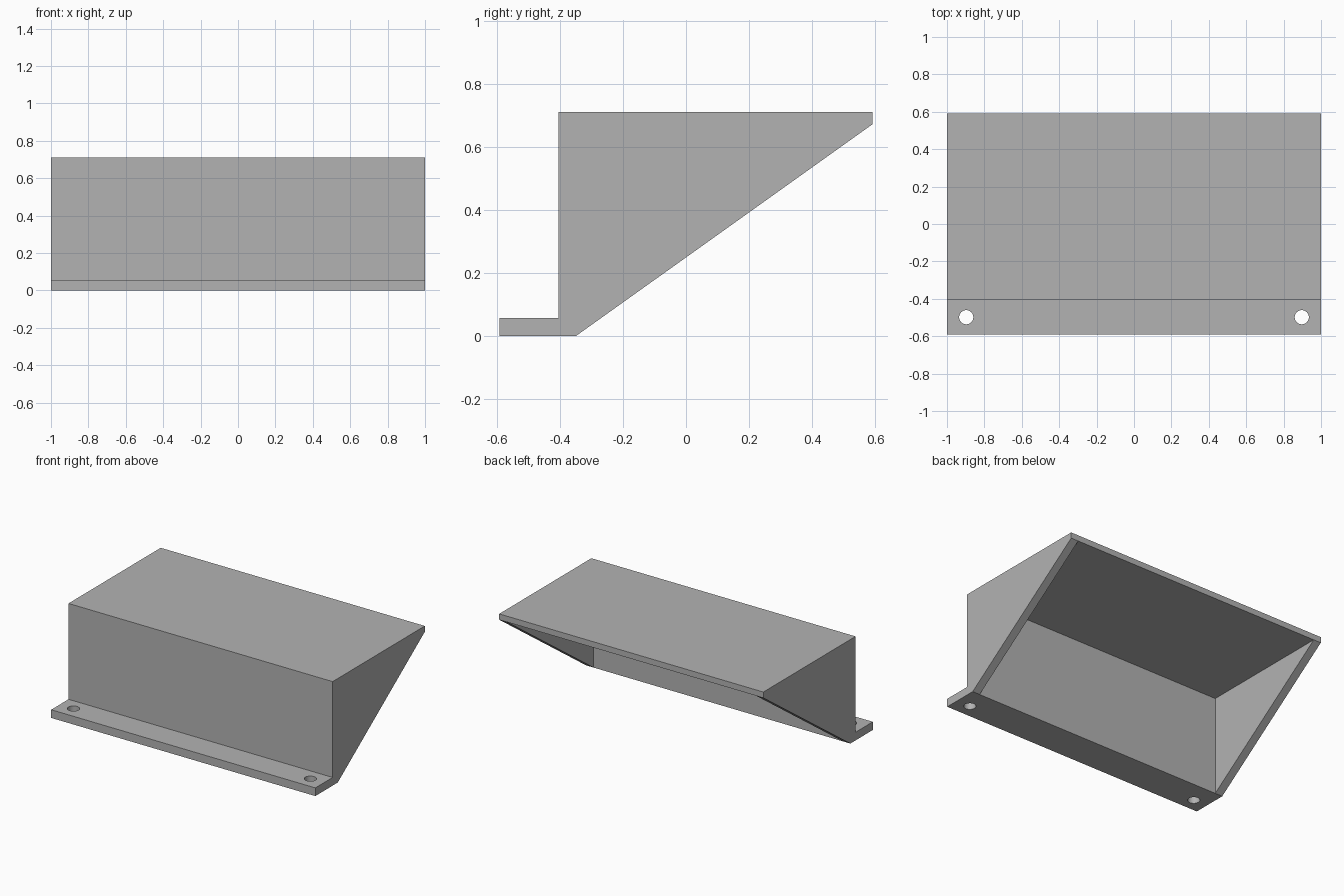
import bpy, bmesh, math

cube = bpy.data.objects.get("Cube")
if cube:
    bpy.data.objects.remove(cube, do_unlink=True)

# Overall dimensions
HALF_W, DEPTH, HEIGHT = 1.0, 0.592, 0.712
WALL = 0.056                       # side, front wall and flange thickness
FRONT = -0.405                     # outer face of the front wall
INNER = FRONT + WALL
CEIL = HEIGHT - 0.04               # underside of the top plate

grey = bpy.data.materials.new("plain_grey")
grey.use_nodes = True
colour = (0.45, 0.45, 0.45, 1)
grey.diffuse_color = colour
grey.node_tree.nodes["Principled BSDF"].inputs["Base Color"].default_value = colour

# Side profile (y, z); the last two points bound the sloping open side
profile = [(DEPTH, CEIL), (DEPTH, HEIGHT), (FRONT, HEIGHT), (FRONT, WALL),
           (-DEPTH, WALL), (-DEPTH, 0), (INNER, 0)]
stations = [-HALF_W, -HALF_W + WALL, HALF_W - WALL, HALF_W]

# Bracket shell: profile swept across the width, hollow between the sides
bm = bmesh.new()
rings = [[bm.verts.new((x, y, z)) for y, z in profile] for x in stations]
count = len(profile)
for s in range(3):
    a, b = rings[s], rings[s + 1]
    for i in range(count):
        j = (i + 1) % count
        if s == 1 and j == 0:
            continue               # open slope between the sides
        bm.faces.new((a[i], a[j], b[j], b[i]))
bm.faces.new(rings[0])
bm.faces.new(rings[3])

# Cavity: inner wall, ceiling and triangular cheeks
left, right = rings[1], rings[2]
corner_l, corner_r = (bm.verts.new((x, INNER, CEIL)) for x in stations[1:3])
bm.faces.new((left[-1], right[-1], corner_r, corner_l))
bm.faces.new((left[0], right[0], corner_r, corner_l))
bm.faces.new((left[0], left[-1], corner_l))
bm.faces.new((right[0], right[-1], corner_r))
bmesh.ops.dissolve_limit(bm, angle_limit=0.01, verts=bm.verts[:], edges=bm.edges[:])
bmesh.ops.recalc_face_normals(bm, faces=bm.faces[:])
mesh = bpy.data.meshes.new("bracket_shell")
bm.to_mesh(mesh)
bm.free()
mesh.materials.append(grey)
shell = bpy.data.objects.new("bracket_shell", mesh)
bpy.context.collection.objects.link(shell)

# Screw holes through the flange
for side in (-1, 1):
    bpy.ops.mesh.primitive_cylinder_add(
        vertices=32, radius=0.038, depth=0.3,
        location=(side * 0.897, (FRONT - DEPTH) / 2, WALL / 2))
    cutter = bpy.context.object
    cutter.name = "hole_cutter"
    cutter.hide_render = True
    cutter.data.materials.append(grey)
    cut = shell.modifiers.new("screw_hole", "BOOLEAN")
    cut.operation = "DIFFERENCE"
    cut.solver = "EXACT"
    cut.object = cutter
    bpy.context.view_layer.objects.active = shell
    bpy.ops.object.modifier_apply(modifier=cut.name)
    bpy.data.objects.remove(cutter, do_unlink=True)

bpy.ops.object.select_all(action="DESELECT")
shell.select_set(True)
bpy.context.view_layer.objects.active = shell
bpy.ops.object.shade_smooth_by_angle(angle=math.radians(30))
